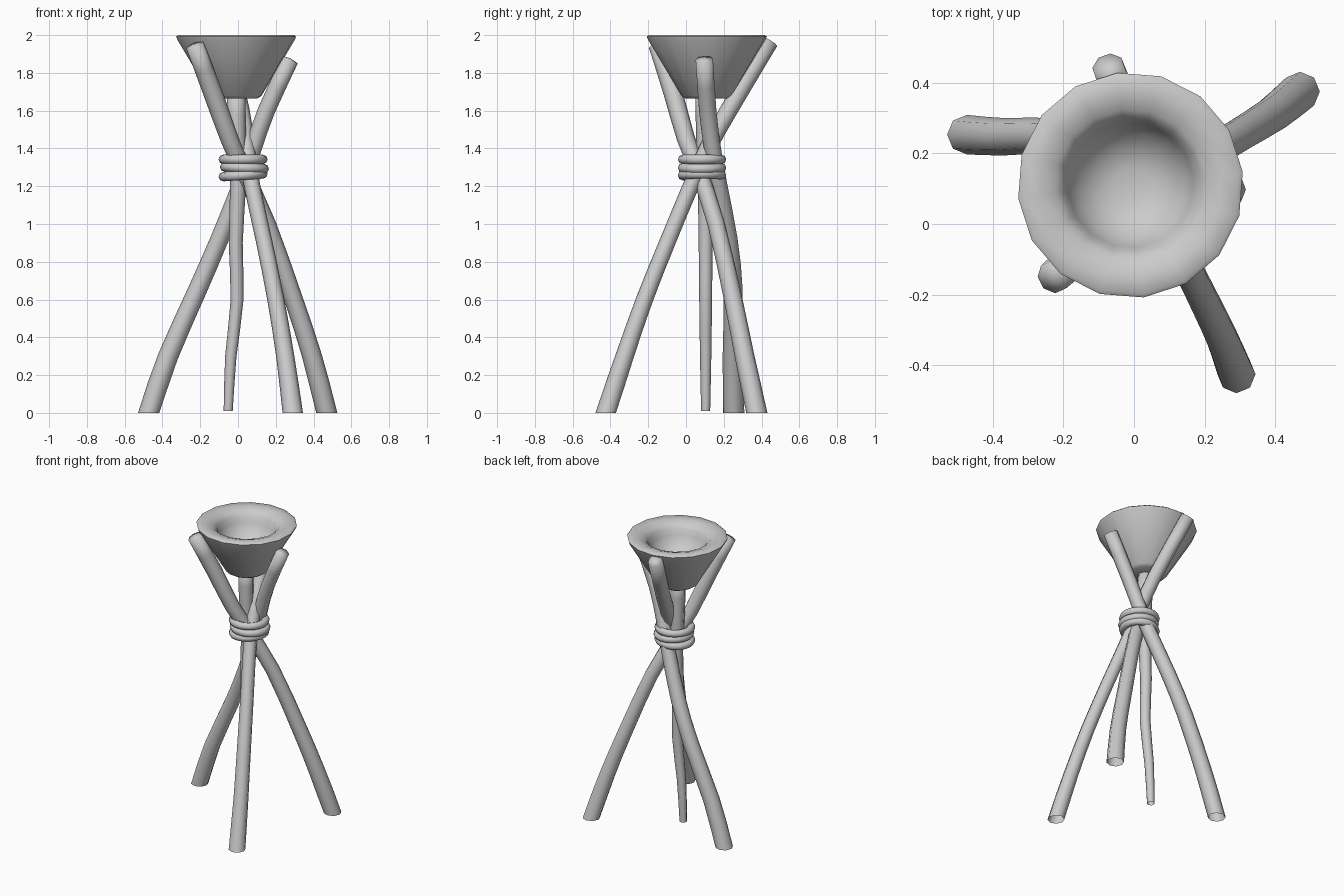
import bpy, bmesh, math
from mathutils import Vector

if "Cube" in bpy.data.objects:
    bpy.data.objects.remove(bpy.data.objects["Cube"])


def finish(name, bm, angle=40):
    bmesh.ops.recalc_face_normals(bm, faces=bm.faces)
    me = bpy.data.meshes.new(name)
    bm.to_mesh(me)
    bm.free()
    ob = bpy.data.objects.new(name, me)
    bpy.context.collection.objects.link(ob)
    bpy.ops.object.select_all(action='DESELECT')
    bpy.context.view_layer.objects.active = ob
    ob.select_set(True)
    bpy.ops.object.shade_smooth_by_angle(angle=math.radians(angle))
    return ob


def bridge(bm, rings):
    for a, b in zip(rings, rings[1:]):
        n = len(a)
        for i in range(n):
            j = (i + 1) % n
            bm.faces.new((a[i], a[j], b[j], b[i]))


def catmull(p, steps):
    # smooth path through (x, y, z, radius) points
    p = [Vector(q) for q in p]
    p = [2 * p[0] - p[1]] + p + [2 * p[-1] - p[-2]]
    out = []
    for a, b, c, d in zip(p, p[1:], p[2:], p[3:]):
        for s in range(steps):
            t = s / steps
            out.append(0.5 * (2 * b + (c - a) * t + (2 * a - 5 * b + 4 * c - d) * t * t
                              + (3 * b - a - 3 * c + d) * t ** 3))
    return out + [p[-2]]


def branch(name, points, sides=8):
    path = catmull(points, 2)
    bm = bmesh.new()
    rings = []
    for i, q in enumerate(path):
        # the open foot is cut level with the floor
        tan = Vector((0, 0, 1)) if i == 0 else (path[min(i + 1, len(path) - 1)] - path[i - 1]).to_3d().normalized()
        u = Vector((0, 1, 0)).cross(tan).normalized()
        v = tan.cross(u)
        rings.append([bm.verts.new(q.to_3d() + q.w * (u * math.cos(a) + v * math.sin(a)))
                      for a in (math.tau * k / sides for k in range(sides))])
    bridge(bm, rings)
    # slightly domed top
    tip = bm.verts.new(path[-1].to_3d() + tan * 0.008)
    for a, b in zip(rings[-1], rings[-1][1:] + rings[-1][:1]):
        bm.faces.new((a, b, tip))
    return finish(name, bm, 89)


# Crossing branch legs
branch("right_leg", [(.47, .375, 0, .056), (.392, .31, .3, .052), (.295, .25, .6, .049), (.155, .16, 1.0, .046),
                     (.02, .06, 1.3, .046), (-.045, 0, 1.45, .048), (-.135, -.07, 1.7, .051),
                     (-.228, -.15, 1.945, .048)])
branch("front_leg", [(.29, -.425, 0, .054), (.25, -.325, .3, .048), (.2, -.22, .6, .045), (.14, -.1, .9, .043),
                     (.075, .025, 1.2, .043), (.045, .115, 1.4, .045), (.015, .225, 1.6, .047),
                     (-.072, .442, 1.965, .047)])
branch("left_leg", [(-.473, .253, 0, .056), (-.37, .247, .3, .053), (-.215, .25, .65, .05), (-.098, .225, .92, .048),
                    (.02, .17, 1.22, .046), (.08, .14, 1.4, .045), (.15, .115, 1.6, .046),
                    (.275, .097, 1.87, .046)])
branch("centre_stick", [(-.052, .104, .01, .024), (-.038, .104, .3, .03), (-.005, .104, .6, .034),
                        (-.012, .104, .9, .037), (.0, .104, 1.2, .042), (-.005, .1, 1.45, .047),
                        (-.01, .1, 1.7, .05)])

# Rope bindings: three slightly tilted rings
for name, z, tilt, dx in (("upper_binding", 1.342, 0, .027), ("middle_binding", 1.297, 2.5, .034),
                          ("lower_binding", 1.258, -4, .027)):
    bpy.ops.mesh.primitive_torus_add(location=(dx, .085, z), rotation=(0, math.radians(tilt), 0),
                                     major_radius=.105, minor_radius=.025, major_segments=18, minor_segments=8)
    ob = bpy.context.object
    ob.name = name
    bpy.ops.object.shade_smooth()

# Brazier bowl with a broad lip and round hollow, turned from a profile
profile = [(.112, 1.664), (.135, 1.678), (.313, 1.975), (.32, 1.992), (.31, 2.0), (.26, 2.0),
           (.215, 1.985), (.19, 1.96), (.178, 1.92), (.15, 1.87), (.1, 1.83), (.05, 1.815)]
bm = bmesh.new()
N = 16
rings = [[bm.verts.new((-.01 + r * math.cos(math.tau * (k + .3) / N), .11 + r * math.sin(math.tau * (k + .3) / N), z))
          for k in range(N)] for r, z in profile]
bridge(bm, rings)
bm.faces.new(rings[0])
bm.faces.new(rings[-1])
finish("bowl", bm, 44)
